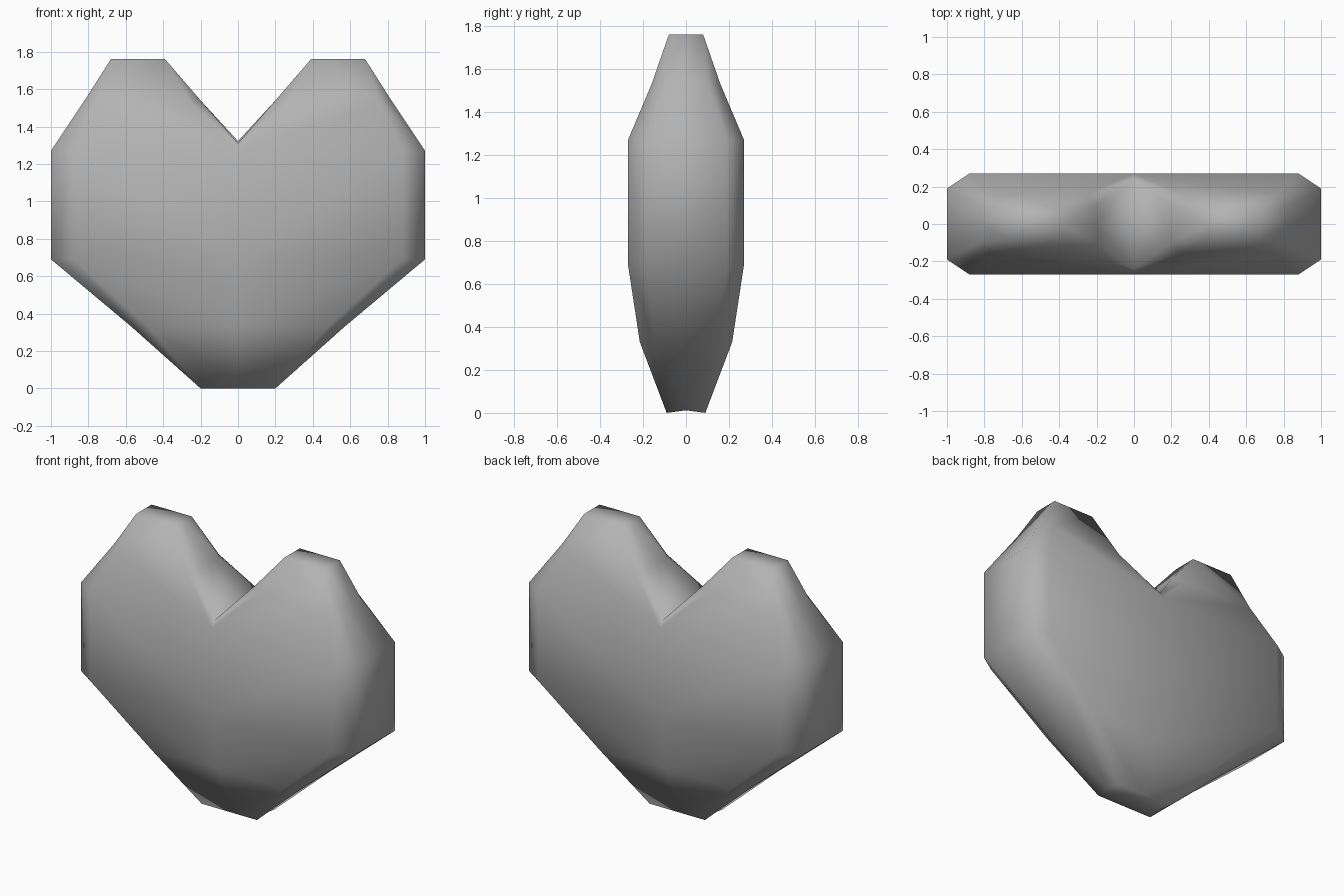
import bpy
import bmesh

cube = bpy.data.objects.get("Cube")
if cube:
    bpy.data.objects.remove(cube, do_unlink=True)

# Plain grey material
grey = bpy.data.materials.new("grey")
grey.use_nodes = True
colour = (0.45, 0.45, 0.45, 1)
grey.diffuse_color = colour
grey.node_tree.nodes["Principled BSDF"].inputs["Base Color"].default_value = colour

# Half outline from the base to the notch:
# rim x, rim z, rim half depth, chamfer x, chamfer z, chamfer half depth
OUTLINE = [
    (0.20, 0.00, 0.09, 0.20, 0.00, 0.09),
    (0.57, 0.33, 0.14, 0.48, 0.33, 0.215),
    (1.00, 0.69, 0.19, 0.88, 0.69, 0.27),
    (1.00, 1.27, 0.19, 0.88, 1.27, 0.27),
    (0.82, 1.54, 0.10, 0.76, 1.53, 0.16),
    (0.68, 1.76, 0.08, 0.68, 1.76, 0.08),
    (0.39, 1.76, 0.08, 0.39, 1.76, 0.08),
    (0.20, 1.54, 0.10, 0.25, 1.52, 0.16),
    (0.00, 1.31, 0.24, 0.00, 1.31, 0.24),
]
CREASE = 0.012  # rise of the middle line at the base and the notch

bm = bmesh.new()
points = {}


def vert(x, y, z):
    key = (x, y, z)
    if key not in points:
        points[key] = bm.verts.new(key)
    return points[key]


def face(*verts):
    unique = list(dict.fromkeys(verts))
    if len(unique) > 2:
        bm.faces.new(unique)


# Quarter of the heart: middle line, rim and chamfer along the outline
last = len(OUTLINE) - 1
middle, rim, chamfer = [], [], []
for i, (x, z, d, cx, cz, cd) in enumerate(OUTLINE):
    rise = CREASE if i in (0, last) else 0
    middle.append(vert(x, 0, z + rise))
    rim.append(vert(x, -d, z))
    chamfer.append(vert(cx, -cd, cz))
for i in range(last):
    j = i + 1
    face(middle[i], middle[j], rim[j], rim[i])
    face(rim[i], rim[j], chamfer[j], chamfer[i])

# Broad front: rows from the centre line out to the chamfer
centre = [vert(0, v.co.y, v.co.z) for v in chamfer[:4]]
for i in range(3):
    face(centre[i], chamfer[i], chamfer[i + 1], centre[i + 1])

# Upper lobe
face(centre[3], chamfer[3], chamfer[4], chamfer[7])
face(centre[3], chamfer[7], chamfer[8])
face(*chamfer[4:8])

# Base
face(vert(0, 0, CREASE), middle[0], rim[0], centre[0])

bmesh.ops.recalc_face_normals(bm, faces=bm.faces)
for f in bm.faces:
    f.smooth = True
mesh = bpy.data.meshes.new("heart")
bm.to_mesh(mesh)
bm.free()
mesh.materials.append(grey)

heart = bpy.data.objects.new("heart", mesh)
bpy.context.collection.objects.link(heart)

# Mirror the quarter to left and back
mirror = heart.modifiers.new("mirror", 'MIRROR')
mirror.use_axis = (True, True, False)
mirror.merge_threshold = 0.001
